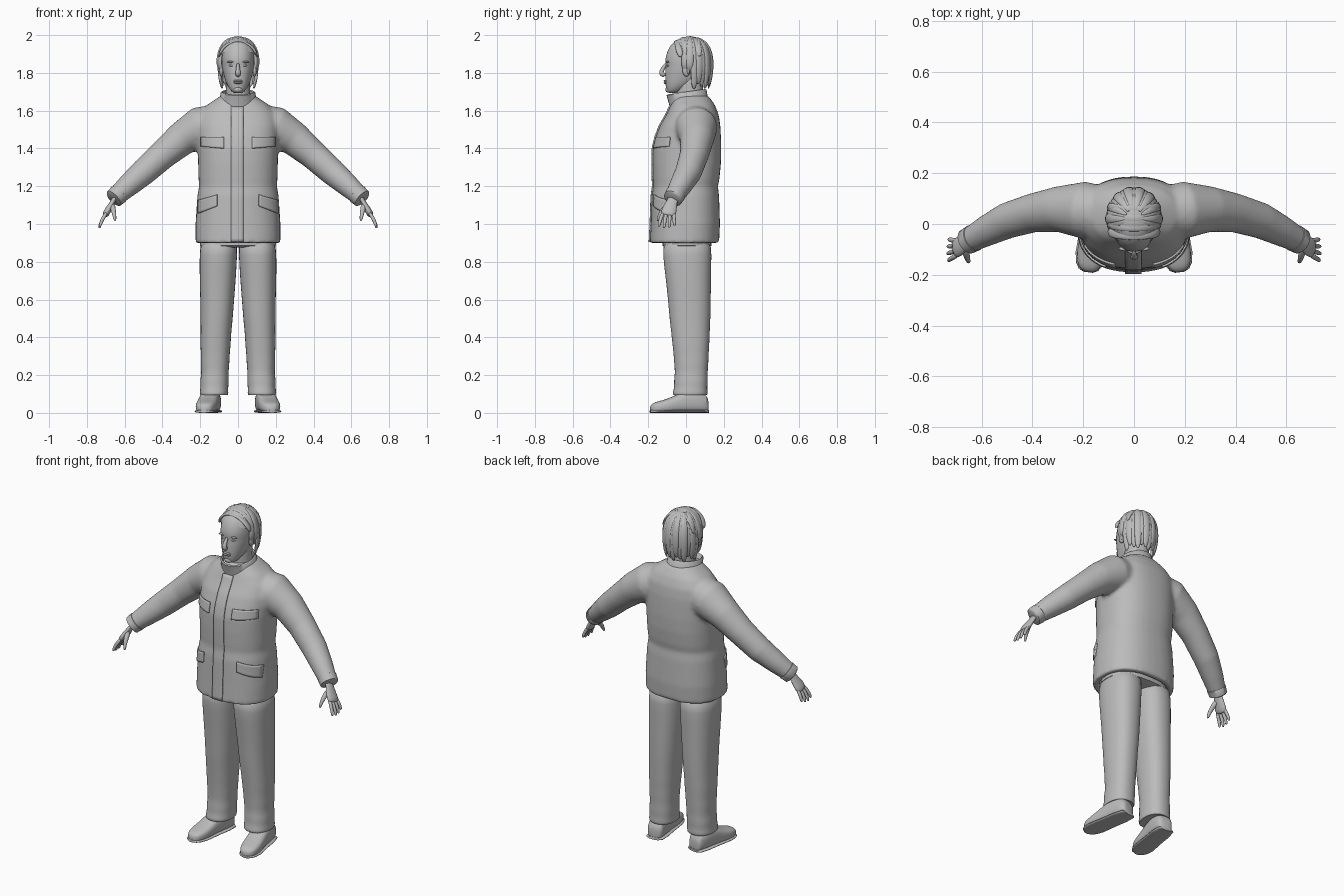
import bpy, bmesh, math
from mathutils import Vector

cube = bpy.data.objects.get("Cube")
if cube:
    bpy.data.objects.remove(cube)

grey = bpy.data.materials.new("plain grey")
grey.use_nodes = True
grey.diffuse_color = (0.5, 0.5, 0.5, 1)
grey.node_tree.nodes["Principled BSDF"].inputs["Base Color"].default_value = (0.5, 0.5, 0.5, 1)


def finish(name, bm, mirror=False, subsurf=0, angle=50):
    """Turn a bmesh into a smooth shaded object."""
    bmesh.ops.recalc_face_normals(bm, faces=bm.faces)
    mesh = bpy.data.meshes.new(name)
    bm.to_mesh(mesh)
    bm.free()
    mesh.materials.append(grey)
    for p in mesh.polygons:
        p.use_smooth = True
    mesh.set_sharp_from_angle(angle=math.radians(angle))
    ob = bpy.data.objects.new(name, mesh)
    bpy.context.scene.collection.objects.link(ob)
    if mirror:
        ob.modifiers.new("Mirror", 'MIRROR').use_mirror_merge = False
    if subsurf:
        mod = ob.modifiers.new("Subdivision", 'SUBSURF')
        mod.levels = mod.render_levels = subsurf
    return ob


def spow(v, e):
    return math.copysign(abs(v) ** e, v)


def oval(centre, u, v, n=2.0, count=24):
    """Superellipse ring spanned by the half axes u and v."""
    ring = []
    for i in range(count):
        a = math.tau * i / count
        ring.append(centre + u * spow(math.cos(a), 2 / n) + v * spow(math.sin(a), 2 / n))
    return ring


def loft(bm, rings, caps=True):
    rows = [[bm.verts.new(p) for p in ring] for ring in rings]
    count = len(rows[0])
    for a, b in zip(rows, rows[1:]):
        for i in range(count):
            j = (i + 1) % count
            bm.faces.new((a[i], a[j], b[j], b[i]))
    if caps:
        bm.faces.new(rows[0])
        bm.faces.new(rows[-1])


def stack(bm, rows, n=2.0, count=24, tilt=0.0, caps=True):
    """Loft level ovals given as z, x, y, half width, half depth."""
    rings = []
    for z, x, y, rx, ry in rows:
        ring = oval(Vector((x, y, z)), Vector((rx, 0, 0)), Vector((0, ry, 0)), n, count)
        rings.append([p + Vector((0, 0, tilt * p.y)) for p in ring])
    loft(bm, rings, caps)


def tube(bm, path, radii, flat=1.0, ref=(0, 1, 0), count=10):
    """Tapering tube; full radius along ref, flattened across it."""
    pts = [Vector(p) for p in path]
    rings = []
    for i, (p, r) in enumerate(zip(pts, radii)):
        t = (pts[min(i + 1, len(pts) - 1)] - pts[max(i - 1, 0)]).normalized()
        v = t.cross(Vector(ref)).normalized()
        rings.append(oval(p, v.cross(t) * r, v * r * flat, 2, count))
    loft(bm, rings)


def blob(bm, centre, size, segs=20):
    made = bmesh.ops.create_uvsphere(bm, u_segments=segs, v_segments=segs // 2 + 2, radius=1)
    for v in made["verts"]:
        v.co = Vector(c + s * k for c, s, k in zip(centre, size, v.co))


# Jacket body and sleeves, blended into one skin
BODY = [(0.90, -.008, .225, .183), (1.0, -.003, .225, .183), (1.15, -.003, .215, .178),
        (1.20, -.002, .206, .171), (1.24, .001, .209, .176), (1.32, .004, .211, .181),
        (1.40, .006, .214, .181), (1.46, .012, .216, .173), (1.52, .022, .216, .160),
        (1.58, .035, .205, .138), (1.63, .036, .165, .117), (1.66, .032, .12, .1),
        (1.68, .028, .09, .088)]
bm = bmesh.new()
lining = [(.96, 0, -.008, .185, .145), (.90, 0, -.008, .192, .15)]
stack(bm, lining + [(z, 0, y, rx, ry) for z, y, rx, ry in BODY], 2.4, 40)
for s in (1, -1):
    arm = [(.08, .04, 1.54), (.2, .055, 1.51), (.3, .058, 1.45), (.4, .043, 1.365),
           (.5, .013, 1.275), (.58, -.027, 1.205), (.65, -.065, 1.142)]
    tube(bm, [(s * x, y, z) for x, y, z in arm],
         [.1, .112, .09, .077, .071, .061, .049], count=24)
jacket = finish("jacket", bm)
remesh = jacket.modifiers.new("Blend", 'REMESH')
remesh.mode = 'VOXEL'
remesh.voxel_size = 0.011
remesh.use_smooth_shade = True
soften = jacket.modifiers.new("Soften", 'SMOOTH')
soften.factor = 0.5
soften.iterations = 5


def front_y(x, z):
    for a, b in zip(BODY, BODY[1:]):
        if z <= b[0]:
            break
    t = min(max((z - a[0]) / (b[0] - a[0]), 0), 1)
    y, rx, ry = (a[i] + (b[i] - a[i]) * t for i in (1, 2, 3))
    return y - ry * max(1 - abs(x / rx) ** 2.4, 0) ** (1 / 2.4)


def plate(name, x0, x1, low, high, mirror=False, nx=10, nz=6):
    """Thin cloth panel on the chest; low and high give z at both ends."""
    bm = bmesh.new()
    grid = []
    for i in range(nx + 1):
        f = i / nx
        x = x0 + (x1 - x0) * f
        za, zb = (e[0] + (e[1] - e[0]) * f for e in (low, high))
        col = []
        for j in range(nz + 1):
            z = za + (zb - za) * j / nz
            col.append(bm.verts.new((x, front_y(x, z) - .003, z)))
        grid.append(col)
    for a, b in zip(grid, grid[1:]):
        for j in range(nz):
            bm.faces.new((a[j], b[j], b[j + 1], a[j + 1]))
    ob = finish(name, bm, mirror)
    mod = ob.modifiers.new("Thickness", 'SOLIDIFY')
    mod.thickness = 0.008
    mod.offset = 0


# Front placket and pocket flaps
plate("placket", -.036, .03, (.905, .905), (1.62, 1.62), nx=4, nz=36)
plate("chest_pocket_flaps", .075, .195, (1.40, 1.41), (1.46, 1.46), True)
plate("hip_pocket_flaps", .11, .212, (1.095, 1.055), (1.155, 1.125), True)

# Stand-up collar
bm = bmesh.new()
stack(bm, [(1.60, 0, .025, .115, .108), (1.645, 0, .014, .098, .103), (1.695, 0, .003, .092, .106),
           (1.70, 0, .003, .086, .1), (1.695, 0, .003, .08, .094), (1.62, 0, .02, .08, .085)],
      2, 32, .14, caps=False)
finish("collar", bm)

# Sleeve cuffs
bm = bmesh.new()
tube(bm, [(.628, -.053, 1.162), (.632, -.055, 1.158), (.657, -.069, 1.135), (.66, -.071, 1.132)],
     [.046, .054, .051, .042], count=24)
finish("cuffs", bm, True)

# Trousers with soft folds near the ankle
bm = bmesh.new()
stack(bm, [(.875, 0, .005, .17, .09), (.885, 0, .005, .2, .13), (1.0, 0, .005, .2, .13)], 2.4)
finish("trouser_seat", bm)
bm = bmesh.new()
stack(bm, [(.93, .1, .005, .1, .13), (.84, .104, .006, .1, .13), (.72, .107, .012, .097, .121),
           (.6, .11, .018, .09, .114), (.5, .113, .021, .086, .109), (.42, .117, .024, .081, .102),
           (.36, .119, .026, .081, .098), (.31, .12, .027, .076, .093), (.26, .122, .028, .077, .091),
           (.21, .122, .028, .071, .086), (.17, .125, .026, .077, .091), (.135, .125, .025, .073, .087),
           (.105, .127, .022, .077, .094), (.09, .127, .022, .074, .09), (.1, .127, .022, .06, .075)], 2.3)
finish("trouser_legs", bm, True, 1)

# Shoes and soles, lofted from heel to toe
LAST = [(.118, .03, .06), (.108, .046, .1), (.05, .054, .125), (-.02, .053, .115), (-.07, .055, .085),
        (-.12, .056, .068), (-.16, .047, .058), (-.18, .034, .048), (-.19, .014, .034)]
for name, grow, cap in (("shoes", 0, 1), ("soles", .004, .016)):
    bm = bmesh.new()
    rings = []
    for y, w, h in LAST:
        h = min(h, cap)
        x = .132 + (.118 - y) * .16
        rings.append(oval(Vector((x, y, h / 2)), Vector((w + grow, w * .16, 0)),
                          Vector((0, 0, h / 2)), 2.8, 20))
    loft(bm, rings)
    finish(name, bm, True, 1 if cap == 1 else 0)

# Hands
bm = bmesh.new()
tube(bm, [(.64, -.06, 1.155), (.66, -.072, 1.125), (.675, -.082, 1.095), (.695, -.092, 1.062),
          (.707, -.097, 1.04)], [.026, .027, .036, .042, .036], .45, count=16)
for i, reach in enumerate((.9, 1.05, 1, .8)):
    off = -.031 + .0205 * i
    tube(bm, [(.694, -.092 + off * .9, 1.062), (.712, -.098 + off * 1.1, 1.035),
              (.712 + .014 * reach, -.1 + off * 1.25, 1.035 - .027 * reach),
              (.712 + .02 * reach, -.102 + off * 1.35, 1.035 - .05 * reach),
              (.712 + .021 * reach, -.102 + off * 1.37, 1.035 - .055 * reach)],
         [.010, .0105, .0095, .0075, .003])
tube(bm, [(.667, -.09, 1.105), (.66, -.12, 1.075), (.655, -.14, 1.048), (.651, -.149, 1.022),
          (.65, -.151, 1.016)], [.017, .014, .011, .008, .003], ref=(1, 0, 0))
finish("hands", bm, True, 1, 180)

# Head and neck
bm = bmesh.new()
stack(bm, [(1.692, 0, -.07, .02, .022), (1.703, 0, -.063, .036, .04), (1.725, 0, -.045, .052, .062),
           (1.755, 0, -.017, .067, .094), (1.79, 0, .0, .077, .111), (1.82, 0, .006, .083, .116),
           (1.84, 0, .011, .086, .117), (1.865, 0, .009, .087, .122), (1.91, 0, .014, .086, .116),
           (1.95, 0, .015, .075, .097), (1.98, 0, .015, .047, .06), (1.988, 0, .015, .02, .025)], 2.2)
finish("head", bm, False, 1, 180)
bm = bmesh.new()
stack(bm, [(1.60, 0, .035, .075, .08), (1.70, 0, .02, .064, .07), (1.79, 0, .025, .064, .07)])
finish("neck", bm)

# Facial features
bm = bmesh.new()
tube(bm, [(0, -.104, 1.852), (0, -.118, 1.83), (0, -.131, 1.806), (0, -.13, 1.794), (0, -.108, 1.785)],
     [.008, .010, .014, .016, .012], ref=(1, 0, 0))
finish("nose", bm, False, 1, 180)
bm = bmesh.new()
for z, size in ((1.758, .0055), (1.748, .0065)):
    blob(bm, (0, -.107, z), (.025, .011, size))
blob(bm, (0, -.092, 1.712), (.024, .018, .017))
finish("lips_and_chin", bm, angle=180)
bm = bmesh.new()
blob(bm, (.034, -.094, 1.838), (.014, .008, .006))
blob(bm, (.036, -.097, 1.858), (.024, .009, .005))
finish("eyes_and_brows", bm, True, 0, 180)
bm = bmesh.new()
blob(bm, (.088, .002, 1.815), (.011, .021, .034))
blob(bm, (.093, .012, 1.82), (.010, .009, .026))
finish("ears", bm, True, 0, 180)

# Hair: cap trimmed at the hairline, then overlapping locks
bm = bmesh.new()
blob(bm, (0, .02, 1.878), (.104, .119, .115), 40)
bmesh.ops.bisect_plane(bm, geom=bm.verts[:] + bm.edges[:] + bm.faces[:], plane_co=(0, -.09, 1.925),
                       plane_no=(0, .55, 1), clear_inner=True)
finish("hair_cap", bm, angle=180)
bm = bmesh.new()
for k in range(-8, 9):
    a = math.radians(k * 13)
    s, c = math.sin(a), math.cos(a)
    end = 1.715 + .012 * (k % 3) if abs(k) < 7 else 1.80
    stops = [(.025, 1.988), (.06, 1.973), (.088, 1.935), (.101, 1.875), (.1, (1.875 + end) / 2),
             (.09, end + .015), (.084, end)]
    lift = .004 * (k % 2)
    path = [((r + lift) * s, .022 + (r * 1.12 + lift) * c, z) for r, z in stops]
    tube(bm, path, [.006, .014, .020, .022, .021, .015, .004], .5, (c, -s, 0))
finish("hair_locks", bm, False, 1, 180)

# Swept bands over the crown
bm = bmesh.new()
for y, top in ((-.045, 1.975), (-.012, 1.991), (.022, 1.996), (.055, 1.99)):
    path = []
    for i in range(11):
        a = math.radians(-80 + 16 * i)
        path.append((.104 * math.sin(a), y + .02 * (1 - math.cos(a)), 1.865 + (top - 1.873) * math.cos(a)))
    tube(bm, path, [.008] + [.019] * 9 + [.008], .45)
finish("hair_bands", bm, False, 1, 180)
